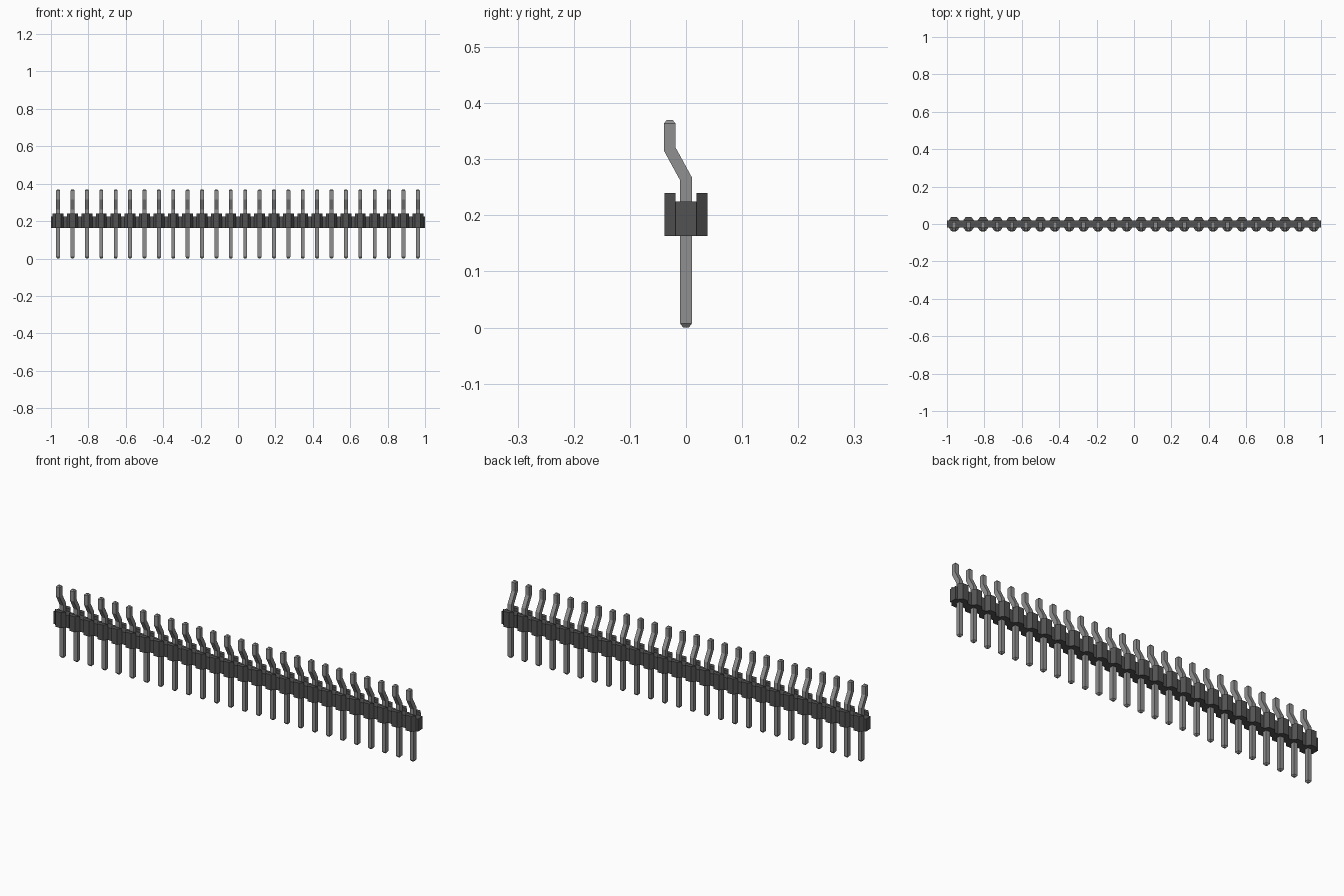
import bpy, bmesh

cube = bpy.data.objects.get("Cube")
if cube:
    bpy.data.objects.remove(cube, do_unlink=True)

COUNT = 26
PITCH = 2 / COUNT
CENTRES = [-1 + PITCH * (i + 0.5) for i in range(COUNT)]
NECK, DEPTH = 0.0185, 0.038            # half depth between ribs and at ribs
RIB_BASE, RIB_FLAT = 0.029, 0.015      # half widths of a rib
BOTTOM, FLOOR, TOP = 0.163, 0.225, 0.24


def material(name, value):
    m = bpy.data.materials.new(name)
    m.use_nodes = True
    colour = (value, value, value, 1)
    m.diffuse_color = colour
    m.node_tree.nodes["Principled BSDF"].inputs["Base Color"].default_value = colour
    return m


def make_mesh(bm, name, mat):
    bmesh.ops.recalc_face_normals(bm, faces=bm.faces)
    mesh = bpy.data.meshes.new(name)
    bm.to_mesh(mesh)
    bm.free()
    mesh.materials.append(mat)
    return mesh


def add_object(mesh, name, x=0):
    obj = bpy.data.objects.new(name, mesh)
    obj.location.x = x
    bpy.context.collection.objects.link(obj)
    return obj


def loft(bm, rings, cap_start=True):
    """Join rings of points with quads and cap the ends."""
    loops = [[bm.verts.new(p) for p in ring] for ring in rings]
    n = len(loops[0])
    for a, b in zip(loops, loops[1:]):
        for i in range(n):
            j = (i + 1) % n
            bm.faces.new((a[i], a[j], b[j], b[i]))
    if cap_start:
        bm.faces.new(loops[0][::-1])
    bm.faces.new(loops[-1])


def prism(bm, outline, z0, z1, cap_start=True):
    loft(bm, [[(x, y, z) for x, y in outline] for z in (z0, z1)], cap_start)


def rib(x, side):
    """Chamfered rib outline on the front (-1) or back (1)."""
    return [(x - RIB_BASE, side * NECK), (x - RIB_FLAT, side * DEPTH),
            (x + RIB_FLAT, side * DEPTH), (x + RIB_BASE, side * NECK)]


black = material("black plastic", 0.085)
metal = material("grey metal", 0.28)

# Housing: scalloped strip up to the channel floor
front = [(-1, -NECK)] + [p for x in CENTRES for p in rib(x, -1)] + [(1, -NECK)]
back = [(x, -y) for x, y in reversed(front)]
bm = bmesh.new()
prism(bm, front + back, BOTTOM, FLOOR)

# Rib tops rising on both sides of the channel
for x in CENTRES:
    for side in (-1, 1):
        prism(bm, rib(x, side), FLOOR, TOP, cap_start=False)
add_object(make_mesh(bm, "housing", black), "housing")

# Pin: square bar with tapered tips and a forward bend (y, z, half width, skew)
HALF, BEND = 0.0103, -0.029
path = [(0, 0, 0.005, 0), (0, 0.007, HALF, 0),
        (0, 0.265, HALF, 0.003), (BEND, 0.318, HALF, 0.003),
        (BEND, 0.364, HALF, 0), (BEND, 0.37, 0.005, 0)]
bm = bmesh.new()
loft(bm, [[(sx * h, y + sy * h, z + sy * skew)
           for sx, sy in ((-1, -1), (1, -1), (1, 1), (-1, 1))]
          for y, z, h, skew in path])
pin_mesh = make_mesh(bm, "pin", metal)
for i, x in enumerate(CENTRES):
    add_object(pin_mesh, f"pin_{i + 1}", x)
